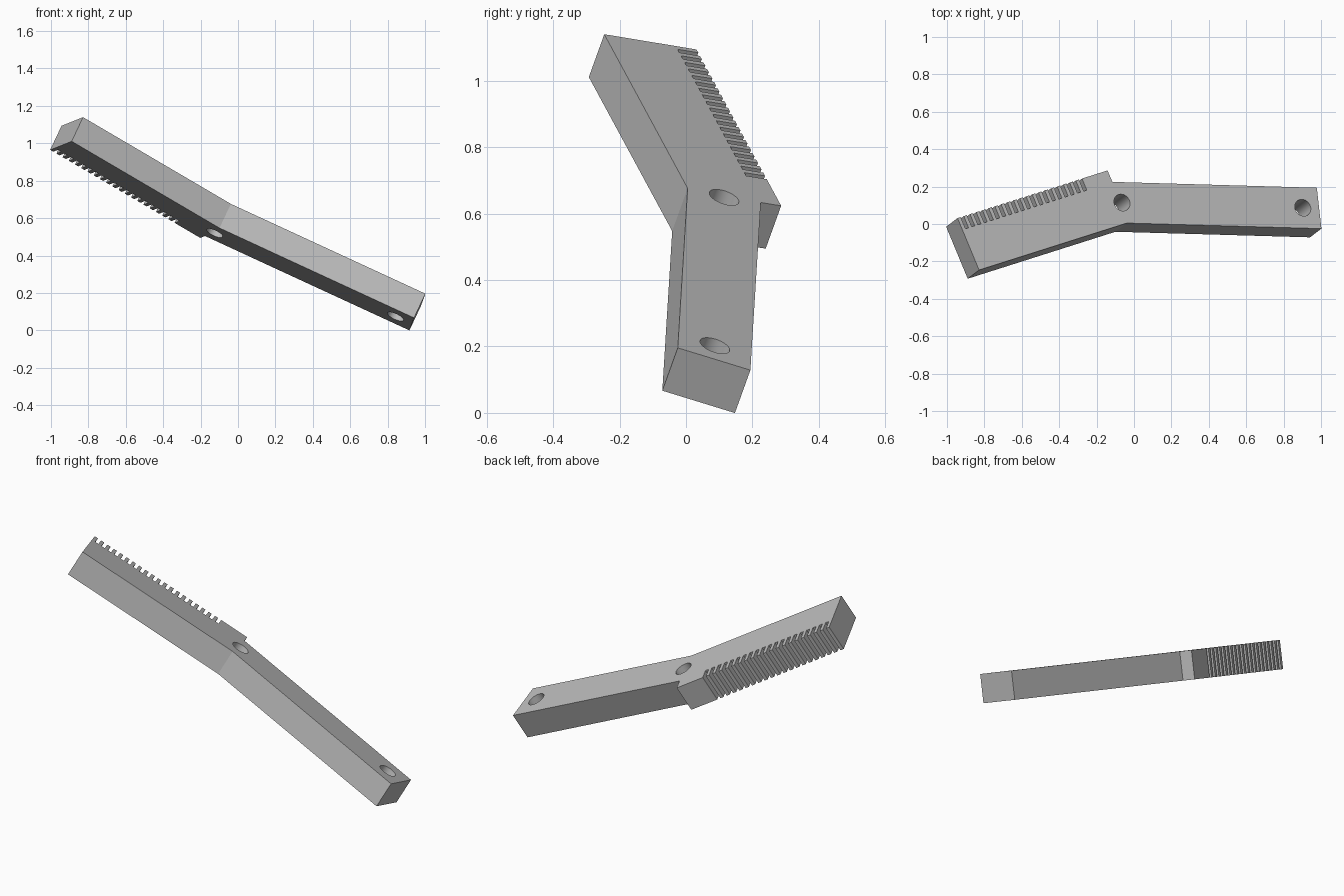
import bpy
import bmesh
from math import sin, cos, radians
from mathutils import Matrix, Vector

cube = bpy.data.objects.get("Cube")
if cube:
    bpy.data.objects.remove(cube, do_unlink=True)

THICK = 0.15
WIDTH = 0.23          # plain arm
BEND = radians(17.7)
ARM_START, ARM_END = -0.95, 0.014   # toothed arm, along its own length
ARM_WIDTH = 0.304
NOTCH = 0.02
DEPTH = 0.068
TEETH = 20
HOLE_R = 0.047

# Single grey material
grey = bpy.data.materials.new("plain grey")
grey.use_nodes = True
grey.diffuse_color = (0.5, 0.5, 0.5, 1)
grey.node_tree.nodes["Principled BSDF"].inputs["Base Color"].default_value = (0.5, 0.5, 0.5, 1)

# Tilted frame: origin at the inner bend on the upper face, x along the plain arm
along = Vector((0.9075, -0.026, -0.419)).normalized()
normal = Vector((0.405, 0.31, 0.86))
across = normal.cross(along).normalized()
normal = along.cross(across)
frame = Matrix((along, across, normal)).transposed().to_4x4()
frame.translation = (-0.038, 0.005, 0.676)


def on_arm(a, w):
    """Point on the toothed arm, a along it and w across it."""
    return (a * cos(BEND) - w * sin(BEND), a * sin(BEND) + w * cos(BEND))


def make_object(name, bm):
    mesh = bpy.data.meshes.new(name)
    bmesh.ops.recalc_face_normals(bm, faces=bm.faces)
    bm.to_mesh(mesh)
    bm.free()
    mesh.materials.append(grey)
    ob = bpy.data.objects.new(name, mesh)
    bpy.context.collection.objects.link(ob)
    ob.matrix_world = frame
    return ob


# Outline: plain arm, shoulder step, row of teeth, free end
outline = [(0, 0), (1.146, 0), (1.146, WIDTH), (-0.058, WIDTH), on_arm(ARM_END, ARM_WIDTH)]
for i in reversed(range(TEETH)):
    a = ARM_START + NOTCH + i * 2 * NOTCH
    outline += [on_arm(a + NOTCH, ARM_WIDTH), on_arm(a + NOTCH, ARM_WIDTH - DEPTH),
                on_arm(a, ARM_WIDTH - DEPTH), on_arm(a, ARM_WIDTH)]
outline += [on_arm(ARM_START, ARM_WIDTH), on_arm(ARM_START, 0)]

bm = bmesh.new()
face = bm.faces.new([bm.verts.new((x, y, 0)) for x, y in outline])
extruded = bmesh.ops.extrude_face_region(bm, geom=[face])
bmesh.ops.translate(bm, vec=(0, 0, -THICK),
                    verts=[v for v in extruded["geom"] if isinstance(v, bmesh.types.BMVert)])
bar = make_object("toothed_bent_bar", bm)

# Two bolt holes through the thickness
cutters = []
for name, x in (("bend_hole_cutter", -0.015), ("end_hole_cutter", 1.05)):
    bm = bmesh.new()
    bmesh.ops.create_cone(bm, cap_ends=True, segments=40, radius1=HOLE_R, radius2=HOLE_R,
                          depth=THICK * 2,
                          matrix=Matrix.Translation((x, WIDTH / 2, -THICK / 2)))
    cutter = make_object(name, bm)
    cutter.hide_render = True
    cutters.append(cutter)
    mod = bar.modifiers.new(name, "BOOLEAN")
    mod.operation = "DIFFERENCE"
    mod.solver = "EXACT"
    mod.object = cutter

# Bake the holes and drop the cutters
bpy.context.view_layer.update()
baked = bpy.data.meshes.new_from_object(bar.evaluated_get(bpy.context.evaluated_depsgraph_get()))
bar.modifiers.clear()
bar.data = baked
for cutter in cutters:
    bpy.data.objects.remove(cutter, do_unlink=True)

# Smooth bores, sharp edges elsewhere
bpy.ops.object.select_all(action="DESELECT")
bar.select_set(True)
bpy.context.view_layer.objects.active = bar
bpy.ops.object.shade_smooth_by_angle(angle=radians(15))
